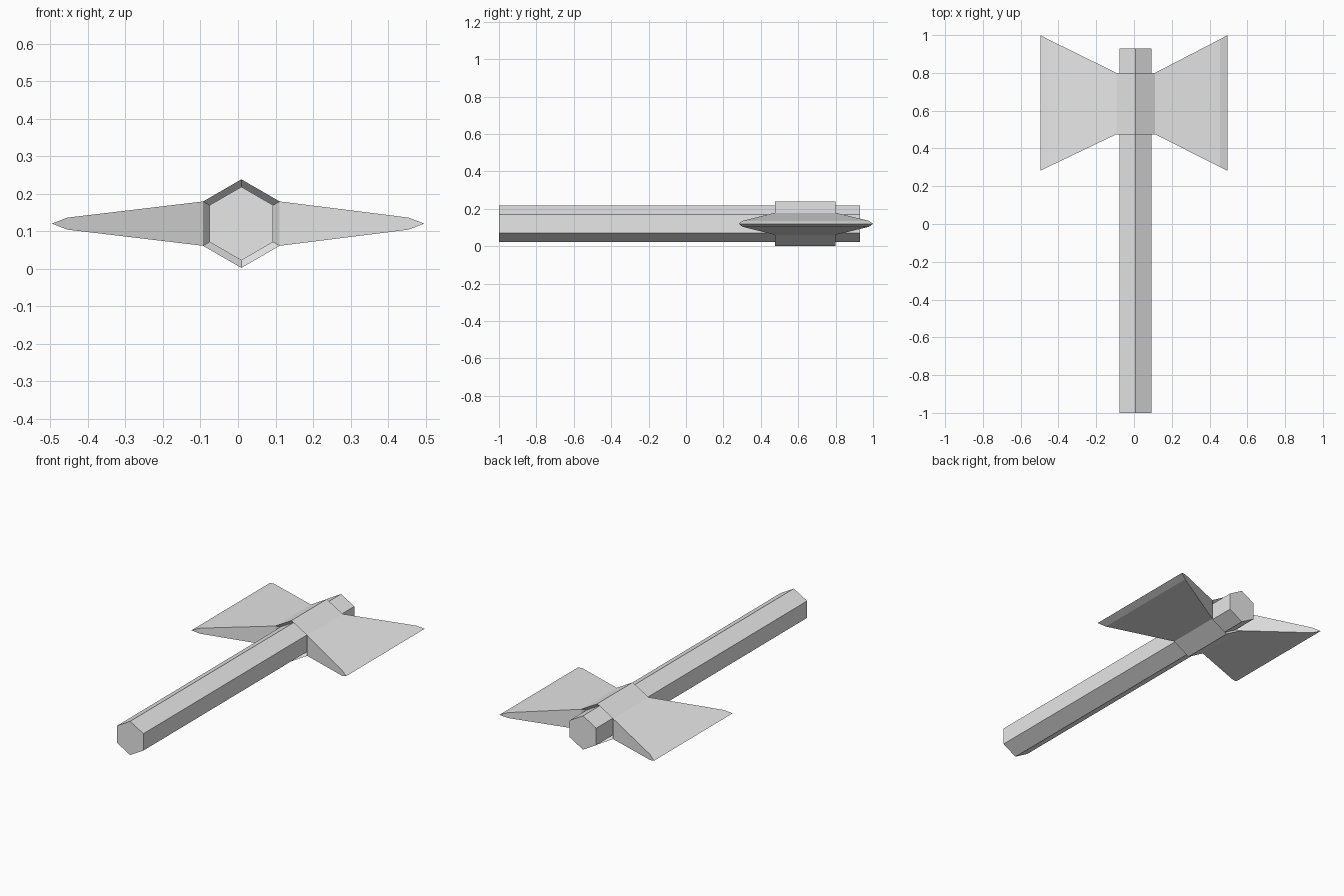
import bpy
from math import cos, sin, pi

if "Cube" in bpy.data.objects:
    bpy.data.objects.remove(bpy.data.objects["Cube"])

# One plain grey for the whole axe
grey = bpy.data.materials.new("plain grey")
grey.use_nodes = True
COLOUR = (0.8, 0.8, 0.8, 1)
grey.diffuse_color = COLOUR
grey.node_tree.nodes["Principled BSDF"].inputs["Base Color"].default_value = COLOUR

CX, CZ = 0.009, 0.12            # handle axis
HANDLE_R, COLLAR_R = 0.098, 0.118
FRONT, BACK = 0.475, 0.80       # collar ends along y
RECESS = 0.025


def hexagon(radius, y):
    """Six-sided ring around the handle axis, with corners up and down."""
    return [(CX + radius * cos(pi / 2 + k * pi / 3), y,
             CZ + radius * sin(pi / 2 + k * pi / 3)) for k in range(6)]


def loft(name, rings, cap_start=False, cap_end=False):
    """Join matching rings of points into a flat-shaded skin."""
    n = len(rings[0])
    faces = [(r * n + k, r * n + (k + 1) % n, (r + 1) * n + (k + 1) % n, (r + 1) * n + k)
             for r in range(len(rings) - 1) for k in range(n)]
    if cap_start:
        faces.append(tuple(reversed(range(n))))
    if cap_end:
        faces.append(tuple(range((len(rings) - 1) * n, len(rings) * n)))
    mesh = bpy.data.meshes.new(name)
    mesh.from_pydata([p for ring in rings for p in ring], [], faces)
    mesh.materials.append(grey)
    obj = bpy.data.objects.new(name, mesh)
    bpy.context.collection.objects.link(obj)
    # Face outward throughout
    bpy.context.view_layer.objects.active = obj
    obj.select_set(True)
    bpy.ops.object.mode_set(mode='EDIT')
    bpy.ops.mesh.select_all(action='SELECT')
    bpy.ops.mesh.remove_doubles(threshold=0.0001)
    bpy.ops.mesh.normals_make_consistent(inside=False)
    bpy.ops.object.mode_set(mode='OBJECT')
    obj.select_set(False)
    return obj


# Six-sided handle
loft("handle", [hexagon(HANDLE_R, -1), hexagon(HANDLE_R, 0.93)], True, True)

# Collar with funnel-shaped ends sinking in to the handle
loft("collar", [hexagon(HANDLE_R, FRONT + RECESS), hexagon(COLLAR_R, FRONT),
                hexagon(COLLAR_R, BACK), hexagon(HANDLE_R, BACK - RECESS)])


# Flared blades: collar side, bevel shoulder, sharp edge
def section(x, y0, y1, half):
    return [(x, y0, CZ - half), (x, y1, CZ - half), (x, y1, CZ + half), (x, y0, CZ + half)]


for side, name in ((1, "left_blade"), (-1, "right_blade")):
    root = CX + side * COLLAR_R * cos(pi / 6)
    loft(name, [section(root, FRONT, BACK, COLLAR_R / 2),
                section(side * 0.455, 0.302, 0.978, 0.016),
                section(side * 0.496, 0.282, 1.0, 0)], cap_start=True)
